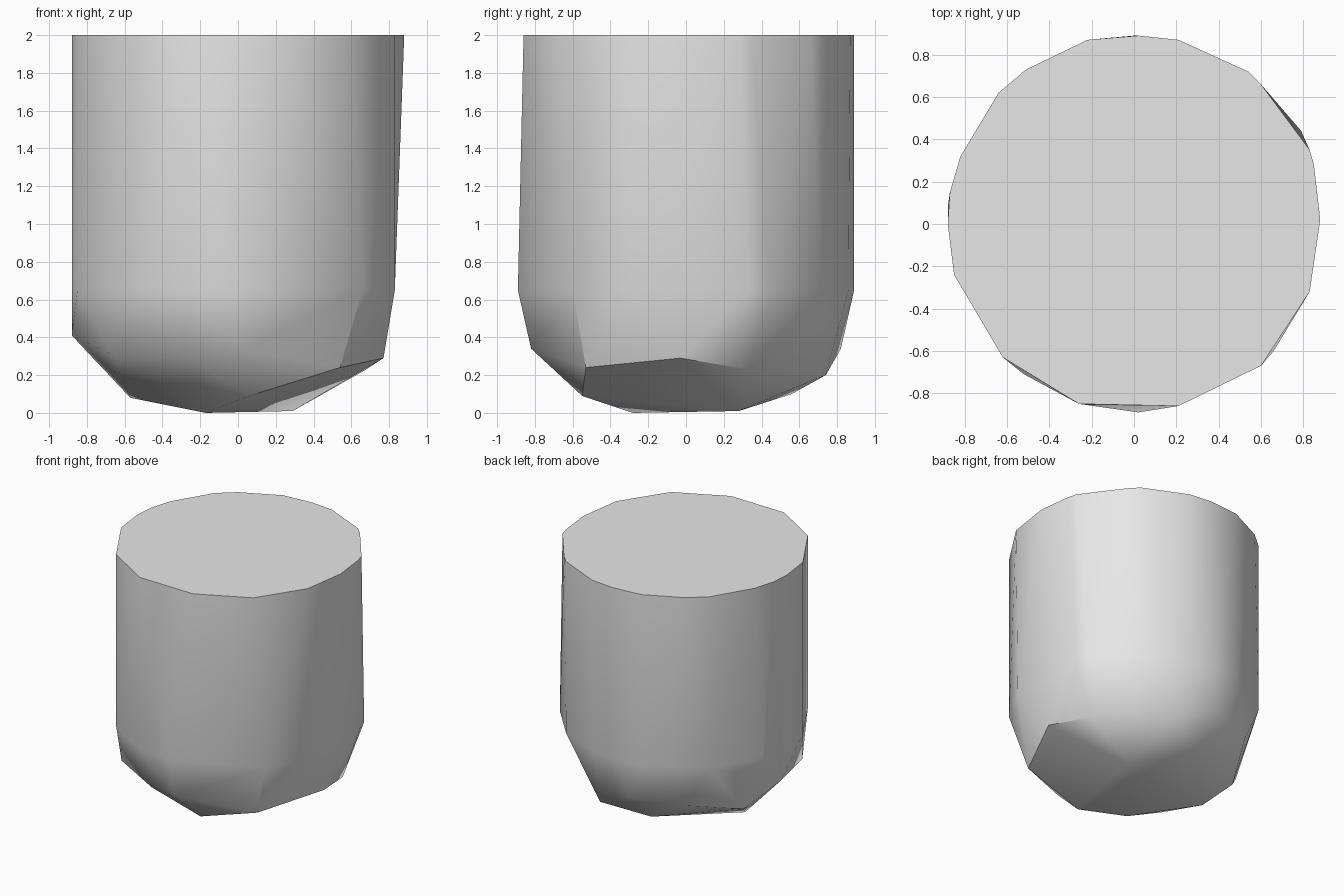
import bpy
import bmesh
import math

# Remove the default object
default_cube = bpy.data.objects.get("Cube")
if default_cube:
    bpy.data.objects.remove(default_cube, do_unlink=True)


def make_material(name, colour):
    material = bpy.data.materials.new(name)
    material.use_nodes = True
    material.diffuse_color = colour
    shader = next(n for n in material.node_tree.nodes if n.type == "BSDF_PRINCIPLED")
    shader.inputs["Base Color"].default_value = colour
    return material


def at_height(outline, height):
    return [(x, y, height) for x, y in outline]


# Flat cut at the top
top_outline = [
    (.88, .02), (.83, -.32), (.6, -.67), (.21, -.86), (-.26, -.85), (-.62, -.63),
    (-.85, -.24), (-.88, 0), (-.87, .15), (-.82, .32), (-.64, .62), (-.51, .73),
    (-.22, .87), (.02, .89), (.21, .87), (.54, .72), (.6, .66), (.83, .35), (.85, .28),
]

# Shoulder where the straight wall starts to taper
shoulder_outline = [
    (.83, -.3), (.66, -.6), (.02, -.89), (-.26, -.85), (-.52, -.71), (-.62, -.63),
    (-.85, -.24), (-.88, 0), (-.84, .25), (-.64, .62), (-.22, .87), (0, .89),
    (.21, .86), (.54, .72), (.79, .44), (.83, .33),
]

# Irregular rim between the wall and the chipped underside
lower_rim = [
    (.54, -.53, .24), (.77, -.03, .29), (.68, .33, .23), (.23, .74, .2),
    (-.08, .82, .34), (-.47, .67, .33), (-.88, .08, .41), (-.67, -.49, .31),
    (-.26, -.7, .29), (.02, -.82, .34),
]

# Underside facets
underside = [
    (-.69, .27, .21), (-.57, .08, .08), (-.17, -.28, 0), (.06, -.55, .09),
    (.29, .28, .01), (-.09, .56, .1),
]

# Wrap one faceted skin around all the outlines
points = at_height(top_outline, 2) + at_height(shoulder_outline, .65) + lower_rim + underside
bm = bmesh.new()
for point in points:
    bm.verts.new(point)
bmesh.ops.convex_hull(bm, input=bm.verts[:], use_existing_faces=False)
loose = [v for v in bm.verts if not v.link_faces]
bmesh.ops.delete(bm, geom=loose, context="VERTS")

# Merge the triangles of the flat top
top_faces = [f for f in bm.faces if all(v.co.z > 1.99 for v in f.verts)]
bmesh.ops.dissolve_faces(bm, faces=top_faces)
bmesh.ops.recalc_face_normals(bm, faces=bm.faces[:])

mesh = bpy.data.meshes.new("faceted_stump")
bm.to_mesh(mesh)
bm.free()
mesh.materials.append(make_material("light_grey", (.8, .8, .8, 1)))

stump = bpy.data.objects.new("faceted_stump", mesh)
bpy.context.collection.objects.link(stump)

# Soft walls with crisp top and rim edges
bpy.ops.object.select_all(action="DESELECT")
stump.select_set(True)
bpy.context.view_layer.objects.active = stump
bpy.ops.object.shade_smooth_by_angle(angle=math.radians(32))
